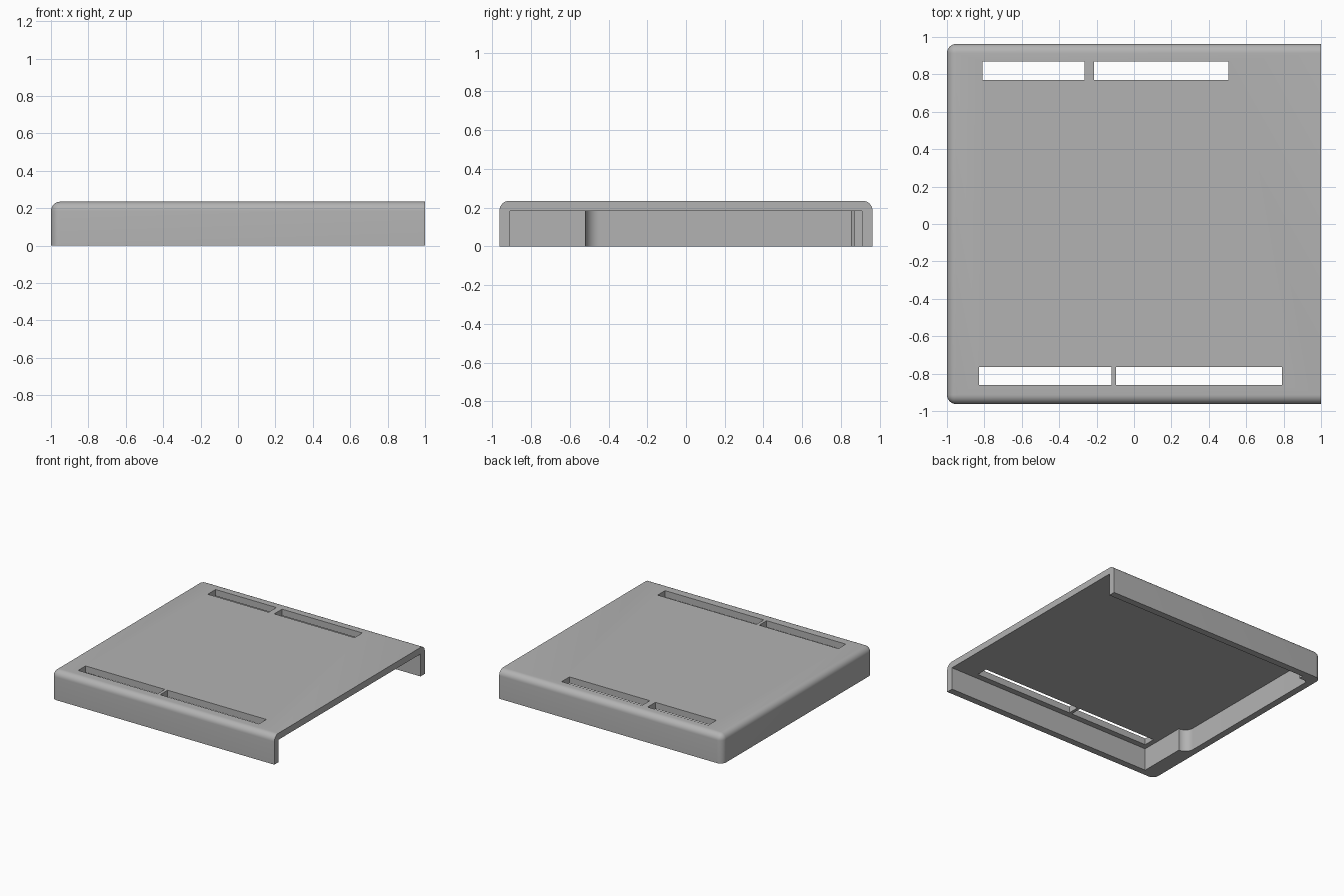
import bpy, bmesh
from math import cos, sin, radians

cube = bpy.data.objects.get("Cube")
if cube:
    bpy.data.objects.remove(cube, do_unlink=True)

grey = bpy.data.materials.new("plain_grey")
grey.use_nodes = True
grey.diffuse_color = (0.45, 0.45, 0.45, 1)
grey.node_tree.nodes["Principled BSDF"].inputs["Base Color"].default_value = (0.45, 0.45, 0.45, 1)

DEPTH, HEIGHT, CEILING, ROUND = 0.963, 0.235, 0.182, 0.05


def prism(name, outline, z0, z1):
    """Extrude a flat outline from z0 to z1."""
    bm = bmesh.new()
    base = bm.faces.new([bm.verts.new((x, y, z0)) for x, y in outline])
    top = bmesh.ops.extrude_face_region(bm, geom=[base])["geom"]
    bmesh.ops.translate(bm, vec=(0, 0, z1 - z0),
                        verts=[v for v in top if isinstance(v, bmesh.types.BMVert)])
    bmesh.ops.recalc_face_normals(bm, faces=bm.faces)
    mesh = bpy.data.meshes.new(name)
    bm.to_mesh(mesh)
    bm.free()
    mesh.materials.append(grey)
    obj = bpy.data.objects.new(name, mesh)
    bpy.context.collection.objects.link(obj)
    return obj


def rect(x0, x1, y0, y1):
    return [(x0, y0), (x1, y0), (x1, y1), (x0, y1)]


# Outer shell, rounded on every upper and upright edge away from the open end
cover = prism("cover", rect(-1, 1, -DEPTH, DEPTH), 0, HEIGHT)
bm = bmesh.new()
bm.from_mesh(cover.data)
rounded = [e for e in bm.edges
           if any(v.co.x < 0 for v in e.verts) and any(v.co.z > 0 for v in e.verts)]
bmesh.ops.bevel(bm, geom=rounded, offset=ROUND, segments=8, profile=0.5, affect='EDGES')
bm.to_mesh(cover.data)
bm.free()

# Cavity open to +x, with a filleted recess along the closed end wall
STEP, WALL, SIDE = -0.87, -0.945, 0.908
r = STEP - WALL
fillet = [(STEP + r * cos(radians(a)), -0.52 + r + r * sin(radians(a)))
          for a in range(270, 179, -9)]
outline = ([(1.1, -SIDE), (STEP, -SIDE)] + fillet +
           [(WALL, 0.855), (WALL + 0.015, 0.87), (STEP, 0.87), (STEP, SIDE), (1.1, SIDE)])
cutters = [prism("cavity_cutter", outline, -0.1, CEILING)]

# Long slots through the top, two along each side
for x0, x1, y0, y1 in [(-0.81, -0.265, 0.77, 0.87), (-0.215, 0.505, 0.77, 0.87),
                       (-0.83, -0.12, -0.86, -0.765), (-0.095, 0.79, -0.86, -0.765)]:
    cutters.append(prism("slot_cutter", rect(x0, x1, y0, y1), 0.1, 0.4))

bpy.ops.object.select_all(action='DESELECT')
bpy.context.view_layer.objects.active = cover
cover.select_set(True)
for cutter in cutters:
    cutter.hide_render = True
    cut = cover.modifiers.new("cut", 'BOOLEAN')
    cut.operation, cut.solver, cut.object = 'DIFFERENCE', 'EXACT', cutter
    bpy.ops.object.modifier_apply(modifier=cut.name)
    bpy.data.objects.remove(cutter, do_unlink=True)

bpy.ops.object.shade_smooth_by_angle(angle=radians(30))
